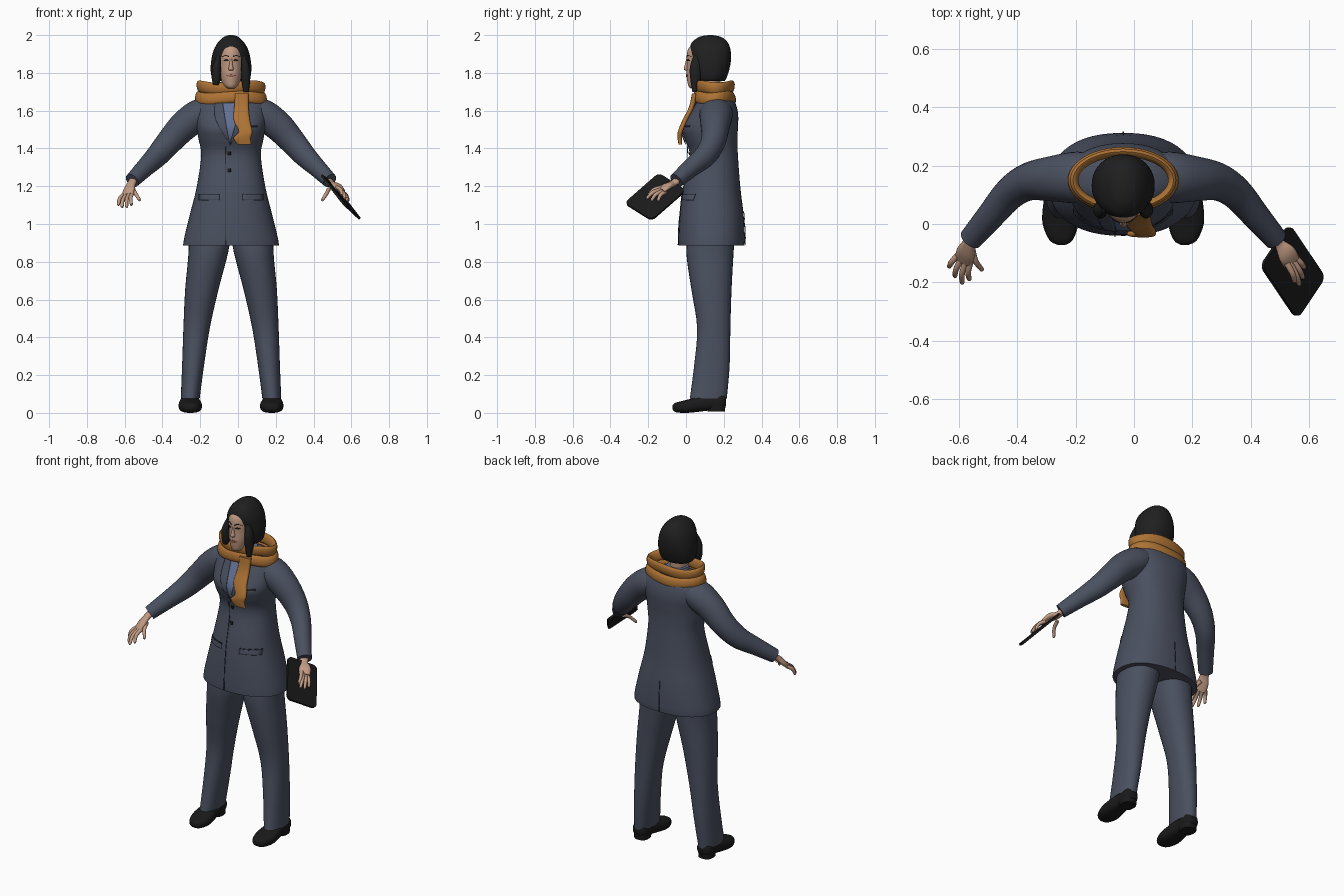
import bpy, bmesh, math
from mathutils import Vector, Matrix
from mathutils.bvhtree import BVHTree

if "Cube" in bpy.data.objects:
    bpy.data.objects.remove(bpy.data.objects["Cube"])

MID = -0.037  # x of the body's plane of symmetry


def material(name, *rgb):
    m = bpy.data.materials.new(name)
    m.use_nodes = True
    m.diffuse_color = (*rgb, 1)
    m.node_tree.nodes["Principled BSDF"].inputs["Base Color"].default_value = (*rgb, 1)
    return m


SUIT = material("slate_suit", 0.068, 0.08, 0.115)
SEAM = material("dark_seam", 0.025, 0.03, 0.045)
SHIRT = material("blue_shirt", 0.12, 0.16, 0.29)
SCARF = material("ochre_scarf", 0.42, 0.17, 0.035)
HAIR = material("black_hair", 0.014, 0.014, 0.014)
SKIN = material("skin", 0.54, 0.33, 0.23)
BLACK = material("black_leather", 0.01, 0.01, 0.011)
LIPS = material("lips", 0.33, 0.13, 0.1)


def finish(name, bm, mat, angle=50):
    bmesh.ops.recalc_face_normals(bm, faces=bm.faces)
    me = bpy.data.meshes.new(name)
    bm.to_mesh(me)
    bm.free()
    me.materials.append(mat)
    ob = bpy.data.objects.new(name, me)
    bpy.context.collection.objects.link(ob)
    bpy.ops.object.select_all(action='DESELECT')
    ob.select_set(True)
    bpy.context.view_layer.objects.active = ob
    bpy.ops.object.shade_smooth_by_angle(angle=math.radians(angle))
    return ob


def skin_rings(name, rings, mat, closed=False):
    """Bridge rings of points; cap the ends unless the loop is closed."""
    bm = bmesh.new()
    vs = [[bm.verts.new(p) for p in r] for r in rings]
    n = len(vs[0])
    for i in range(len(vs) if closed else len(vs) - 1):
        a, b = vs[i], vs[(i + 1) % len(vs)]
        for j in range(n):
            k = (j + 1) % n
            bm.faces.new((a[j], a[k], b[k], b[j]))
    if not closed:
        bm.faces.new(vs[0])
        bm.faces.new(vs[-1])
    return finish(name, bm, mat)


def smooth_path(pts, k=4):
    """Catmull-Rom through position and radii together."""
    p = [Vector(q) for q in pts]
    out = []
    for i in range(len(p) - 1):
        a, b, c, d = p[max(i - 1, 0)], p[i], p[i + 1], p[min(i + 2, len(p) - 1)]
        for s in range(k):
            t = s / k
            out.append(b + (c - a) * (t / 2) + (a * 2 - b * 5 + c * 4 - d) * (t * t / 2)
                       + (b * 3 - a - c * 3 + d) * (t ** 3 / 2))
    return out + [p[-1]]


def loft(name, pts, mat, n=28, axes=None, ref=(0, 0, 1), power=2.0):
    """pts are (x, y, z, radius_u, radius_v); rings follow the path unless axes are set."""
    path = smooth_path(pts)
    rings = []
    for i, q in enumerate(path):
        if axes:
            u, v = Vector(axes[0]), Vector(axes[1])
        else:
            t = path[min(i + 1, len(path) - 1)].copy() - path[max(i - 1, 0)]
            t = Vector(t[:3]).normalized()
            u = t.cross(Vector(ref)).normalized()
            v = u.cross(t)
        ring = []
        for j in range(n):
            a = math.tau * j / n
            c, s = math.cos(a), math.sin(a)
            c = math.copysign(abs(c) ** (2 / power), c)
            s = math.copysign(abs(s) ** (2 / power), s)
            ring.append(Vector(q[:3]) + u * c * q[3] + v * s * q[4])
        rings.append(ring)
    return skin_rings(name, rings, mat)


FLAT = ((1, 0, 0), (0, 1, 0))
UPRIGHT = ((1, 0, 0), (0, 0, 1))


def level(rows, x=MID):
    """Rows of (z, front, back, half width) to loft points."""
    return [(x, (f + b) / 2, z, w, (b - f) / 2) for z, f, b, w in rows]


def flip(p):
    return (2 * MID - p[0], *p[1:])


def plate(name, base, left, right, mat, lift=0.003, side=-1):
    """Thin sheet between two (x, z) edges, x from the midline, laid on a surface."""
    tree = BVHTree.FromPolygons([v.co for v in base.data.vertices],
                                [p.vertices[:] for p in base.data.polygons])
    bm = bmesh.new()
    rows = []
    for l, r in zip(smooth_path(left), smooth_path(right)):
        row = []
        for i in range(7):
            q = l.lerp(r, i / 6)
            hit = tree.ray_cast(Vector((MID + q.x, side, q.y)), Vector((0, -side, 0)))[0]
            y = hit.y if hit else 0.1
            row.append(bm.verts.new((MID + q.x, y + side * lift, q.y)))
        rows.append(row)
    for a, b in zip(rows, rows[1:]):
        for i in range(6):
            bm.faces.new((a[i], a[i + 1], b[i + 1], b[i]))
    ob = finish(name, bm, mat)
    sol = ob.modifiers.new("thickness", 'SOLIDIFY')
    sol.thickness, sol.offset = 0.003, 0


def box_plate(name, base, x, z, w, h, mat, side=-1):
    plate(name, base, [(x - w, z + h), (x - w, z - h)], [(x + w, z + h), (x + w, z - h)], mat, 0.003, side)


# Jacket body
jacket = loft("jacket", level([
    (0.885, -0.04, 0.31, 0.254), (0.93, -0.04, 0.312, 0.247), (1.05, -0.033, 0.305, 0.218),
    (1.19, -0.015, 0.288, 0.183), (1.36, 0.02, 0.275, 0.158), (1.45, -0.008, 0.272, 0.172),
    (1.51, -0.022, 0.275, 0.182), (1.58, 0.015, 0.276, 0.192), (1.64, 0.05, 0.262, 0.185),
    (1.68, 0.07, 0.24, 0.13), (1.7, 0.09, 0.21, 0.07)]), SUIT, 48, FLAT, power=2.3)

# Jacket details
plate("shirt_front", jacket, [(-0.05, 1.65), (-0.03, 1.55), (-0.008, 1.43)],
      [(0.05, 1.65), (0.03, 1.55), (-0.004, 1.43)], SHIRT)
for s, side in ((-1, "right"), (1, "left")):
    plate(side + "_lapel", jacket, [(s * 0.045, 1.65), (s * 0.03, 1.55), (-0.007, 1.42)],
          [(s * 0.085, 1.64), (s * 0.08, 1.55), (-0.003, 1.42)], SUIT, 0.006)
    box_plate(side + "_pocket_flap", jacket, s * 0.115, 1.14, 0.055, 0.014, SUIT)
    box_plate(side + "_pocket_seam", jacket, s * 0.115, 1.156, 0.055, 0.003, SEAM)
box_plate("breast_pocket", jacket, 0.11, 1.52, 0.03, 0.005, SEAM)
box_plate("front_seam", jacket, -0.028, 1.15, 0.002, 0.26, SEAM)
box_plate("back_vent", jacket, 0, 0.98, 0.002, 0.09, SEAM, 1)
for z in (1.375, 1.285):
    box_plate("button", jacket, -0.01, z, 0.009, 0.009, BLACK)

# Neck, collar and head
loft("neck", level([(1.62, 0.08, 0.19, 0.052), (1.7, 0.07, 0.175, 0.048), (1.78, 0.07, 0.18, 0.05)]), SKIN, axes=FLAT)
loft("shirt_collar", level([(1.62, 0.06, 0.215, 0.082), (1.68, 0.065, 0.205, 0.07),
                            (1.715, 0.07, 0.195, 0.062)]), SHIRT, axes=FLAT)
head = loft("head", level([
    (1.718, 0.025, 0.08, 0.018), (1.728, 0.014, 0.11, 0.034), (1.75, 0.008, 0.14, 0.048),
    (1.79, 0.003, 0.17, 0.06), (1.84, 0.005, 0.19, 0.067), (1.89, 0.004, 0.2, 0.069),
    (1.93, 0.014, 0.2, 0.062), (1.96, 0.05, 0.17, 0.045)]), SKIN, 36, FLAT)
loft("nose", level([(1.812, 0.0, 0.02, 0.008), (1.82, -0.012, 0.025, 0.014),
                    (1.845, -0.006, 0.025, 0.009), (1.88, 0.003, 0.02, 0.006)]), SKIN, 14, FLAT)
for s, side in ((-1, "right"), (1, "left")):
    plate(side + "_brow", head, [(s * 0.01, 1.889), (s * 0.028, 1.895), (s * 0.046, 1.887)],
          [(s * 0.01, 1.883), (s * 0.028, 1.89), (s * 0.046, 1.885)], HAIR, 0.001)
    plate(side + "_eye", head, [(s * 0.014, 1.868), (s * 0.026, 1.873), (s * 0.039, 1.867)],
          [(s * 0.014, 1.866), (s * 0.026, 1.863), (s * 0.039, 1.865)], HAIR, 0.001)
plate("mouth", head, [(-0.024, 1.787), (0, 1.793), (0.024, 1.787)],
      [(-0.024, 1.785), (0, 1.777), (0.024, 1.785)], LIPS, 0.001)

# Hair with a lock hanging on each side of the face
loft("hair", level([
    (1.758, 0.055, 0.205, 0.092), (1.775, 0.045, 0.215, 0.102), (1.82, 0.033, 0.23, 0.108),
    (1.87, 0.027, 0.238, 0.104), (1.92, 0.02, 0.236, 0.092), (1.96, 0.03, 0.222, 0.07),
    (1.985, 0.06, 0.195, 0.046), (1.995, 0.085, 0.17, 0.028), (2.0, 0.12, 0.14, 0.01)]), HAIR, 40, FLAT, power=2.2)
for s, end, side in ((-1, 1.735, "right"), (1, 1.7, "left")):
    loft(side + "_hair_lock", [(MID + s * 0.064, 0.06, 1.89, 0.012, 0.02), (MID + s * 0.077, 0.05, 1.83, 0.022, 0.03),
         (MID + s * 0.078, 0.05, 1.77, 0.024, 0.028), (MID + s * 0.08, 0.045, end, 0.014, 0.012)], HAIR, 18, FLAT)

# Scarf: two wrapped bands and a hanging end
for name, z, rx, ry, lean in (("upper_scarf_band", 1.722, 0.168, 0.094, 0.004),
                              ("lower_scarf_band", 1.668, 0.176, 0.1, -0.003)):
    rings = []
    for i in range(48):
        a = math.tau * i / 48
        dip = 0.006 * math.sin(3 * a + z * 90)
        ring = []
        for j in range(12):
            b = math.tau * j / 12
            r = 0.014 * math.cos(b) + lean * math.sin(b)
            ring.append((MID + (rx + r) * math.cos(a), 0.15 + (ry + r) * math.sin(a), z + dip + 0.032 * math.sin(b)))
        rings.append(ring)
    skin_rings(name, rings, SCARF, True)
loft("scarf_end", [(0.02, 0.045, 1.69, 0.036, 0.014), (0.018, 0.03, 1.62, 0.038, 0.014),
                   (0.02, -0.005, 1.55, 0.043, 0.014), (0.04, -0.03, 1.49, 0.036, 0.013),
                   (0.022, -0.033, 1.455, 0.046, 0.012), (0.035, -0.03, 1.42, 0.036, 0.009)], SCARF, 20, FLAT, power=3)

# Tablet held against the left hand
across = Vector((0.09, 0.135, -0.085)).normalized()
normal = Vector((0.745, -0.08, 0.665)).normalized()
across = (across - normal * across.dot(normal)).normalized()
along = normal.cross(across)
centre = Vector((0.544, -0.163, 1.143))
bm = bmesh.new()
bmesh.ops.create_cube(bm, size=1)
bmesh.ops.scale(bm, vec=(0.195, 0.27, 0.012), verts=bm.verts)
posts = [e for e in bm.edges if abs(e.verts[0].co.z - e.verts[1].co.z) > 0.005]
bmesh.ops.bevel(bm, geom=posts, offset=0.028, segments=5, affect='EDGES', profile=0.5)
frame = Matrix((across, along, normal)).transposed().to_4x4()
bmesh.ops.transform(bm, matrix=Matrix.Translation(centre) @ frame, verts=bm.verts)
finish("tablet", bm, BLACK, 30)


def onto_tablet(p):
    v = Vector(p[:3])
    v += normal * (0.016 - (v - centre).dot(normal))
    return (*v, *p[3:])


# Arms, hands, legs and shoes, drawn for the right and mirrored for the left
arm = [(-0.1, 0.165, 1.6, 0.07, 0.06), (-0.19, 0.16, 1.585, 0.088, 0.082), (-0.28, 0.155, 1.525, 0.078, 0.08),
       (-0.36, 0.145, 1.44, 0.065, 0.07), (-0.425, 0.105, 1.365, 0.056, 0.062),
       (-0.49, 0.03, 1.3, 0.048, 0.05), (-0.56, -0.052, 1.23, 0.04, 0.04)]
palm = [(-0.548, -0.035, 1.24, 0.024, 0.018), (-0.565, -0.07, 1.212, 0.025, 0.016),
        (-0.577, -0.1, 1.182, 0.034, 0.016), (-0.585, -0.128, 1.152, 0.032, 0.012)]
fingers = {"index": ((-0.56, -0.13, 1.16), (-0.565, -0.193, 1.1)),
           "middle": ((-0.577, -0.13, 1.155), (-0.59, -0.205, 1.088)),
           "ring": ((-0.593, -0.122, 1.152), (-0.615, -0.182, 1.088)),
           "little": ((-0.605, -0.108, 1.155), (-0.635, -0.148, 1.1)),
           "thumb": ((-0.555, -0.085, 1.185), (-0.52, -0.16, 1.125))}
leg = [(-0.15, 0.14, 0.97, 0.115, 0.12), (-0.157, 0.127, 0.85, 0.105, 0.125), (-0.192, 0.135, 0.65, 0.088, 0.106),
       (-0.219, 0.147, 0.45, 0.07, 0.088), (-0.238, 0.137, 0.25, 0.058, 0.094), (-0.253, 0.118, 0.075, 0.05, 0.098)]
shoe = [(-0.248, -0.072, 0.03, 0.012, 0.01), (-0.25, -0.055, 0.029, 0.04, 0.025), (-0.252, 0, 0.034, 0.061, 0.034),
        (-0.254, 0.06, 0.045, 0.058, 0.04), (-0.254, 0.13, 0.057, 0.047, 0.043),
        (-0.254, 0.19, 0.062, 0.044, 0.038), (-0.254, 0.212, 0.062, 0.025, 0.025)]
heel = [(-0.254, 0.16, 0.008, 0.042, 0.046), (-0.254, 0.16, 0.045, 0.044, 0.05)]

for side in ("right", "left"):
    left = side == "left"

    def at(pts):
        return [flip(p) for p in pts] if left else pts

    loft(side + "_sleeve", at(arm), SUIT)
    ref = (-0.45 if left else 0.45, 0.52, -0.72)
    hand = at(palm)
    if left:
        hand = hand[:2] + [onto_tablet(p) for p in hand[2:]]
    loft(side + "_palm", hand, SKIN, 18, ref=ref, power=2.4)
    for name, (root, tip) in fingers.items():
        a, b = (Vector(p) for p in at([root, tip]))
        if left and name != "thumb":
            a, b = (Vector(onto_tablet(p)) for p in (a, b))
        bulge = Vector((0.006 if left else -0.006, -0.004, 0.008))
        loft(f"{side}_{name}_finger", [(*a, 0.011, 0.011), (*(a.lerp(b, 0.5) + bulge), 0.01, 0.01),
             (*a.lerp(b, 0.93), 0.008, 0.008), (*b, 0.003, 0.003)], SKIN, 10, ref=ref)
    loft(side + "_trouser_leg", at(leg), SUIT, 32, FLAT, power=2.2)
    loft(side + "_shoe", at(shoe), BLACK, 24, UPRIGHT, power=2.6)
    loft(side + "_heel", at(heel), BLACK, 24, FLAT, power=2.6)
